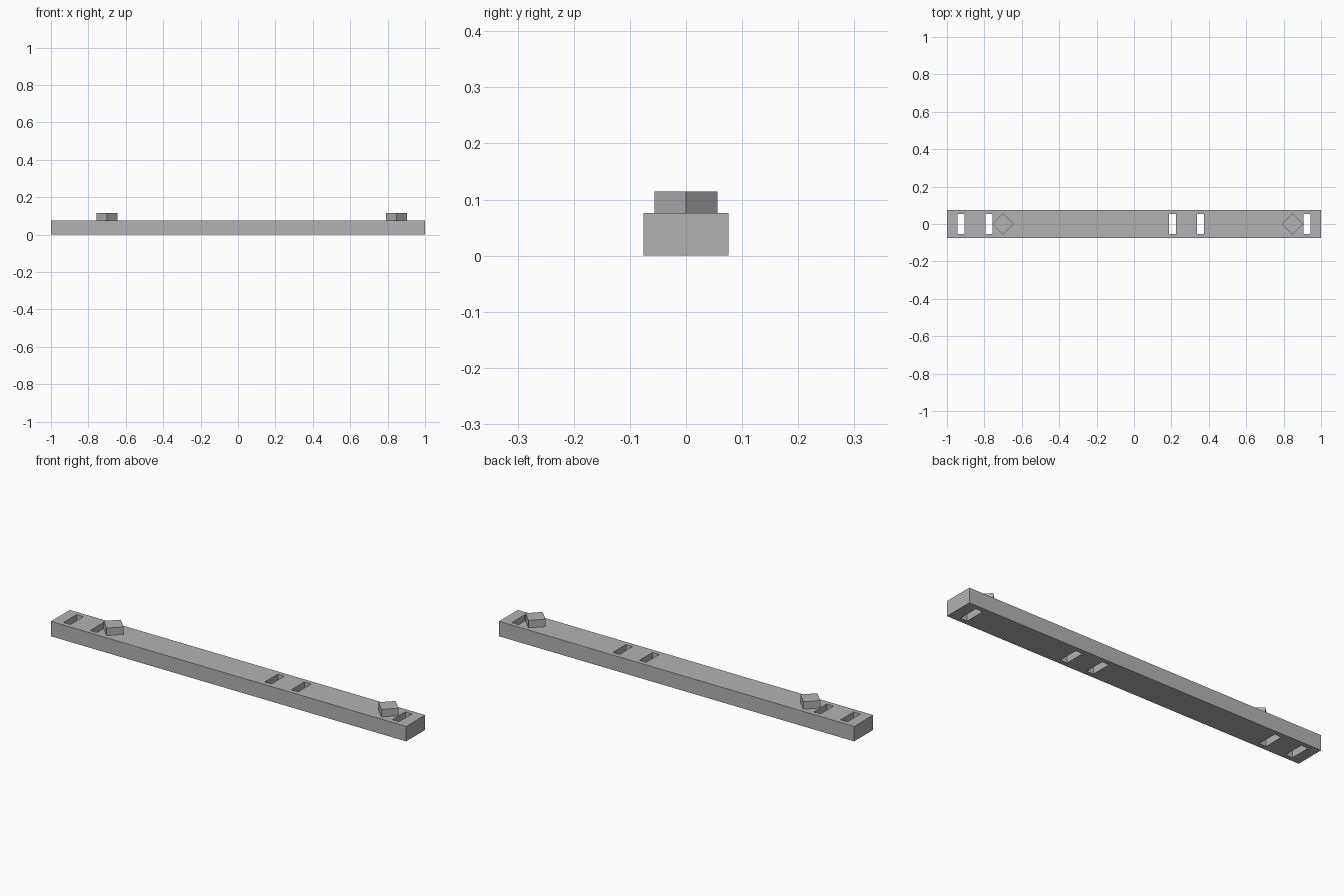
import bpy
from math import radians

if "Cube" in bpy.data.objects:
    bpy.data.objects.remove(bpy.data.objects["Cube"])

BAR = 0.152        # bar depth
HEIGHT = 0.076     # bar height
PEG = 0.08         # peg side
PEG_HEIGHT = 0.038

grey = bpy.data.materials.new("grey")
grey.use_nodes = True
colour = (0.45, 0.45, 0.45, 1)
grey.diffuse_color = colour
grey.node_tree.nodes["Principled BSDF"].inputs["Base Color"].default_value = colour


def box(name, size, centre, turn=0):
    bpy.ops.mesh.primitive_cube_add(size=1, location=centre, rotation=(0, 0, radians(turn)))
    ob = bpy.context.object
    ob.name = name
    ob.scale = size
    bpy.ops.object.transform_apply(location=False, rotation=False, scale=True)
    ob.data.materials.append(grey)
    return ob


# Long bar
bar = box("bar", (2, BAR, HEIGHT), (0, 0, HEIGHT / 2))

# Slots cut right through the bar
for x in (-0.926, -0.775, 0.206, 0.356, 0.924):
    cutter = box("slot_cutter", (0.038, 0.105, HEIGHT * 2), (x, 0, HEIGHT / 2))
    cutter.hide_render = True
    cut = bar.modifiers.new("slot", "BOOLEAN")
    cut.operation = "DIFFERENCE"
    cut.solver = "EXACT"
    cut.object = cutter
    bpy.context.view_layer.objects.active = bar
    bpy.ops.object.modifier_apply(modifier=cut.name)
    bpy.data.objects.remove(cutter)

# Square pegs turned on their corners
for side, x in (("right", -0.70), ("left", 0.847)):
    box(side + "_peg", (PEG, PEG, PEG_HEIGHT), (x, 0, HEIGHT + PEG_HEIGHT / 2), 45)
